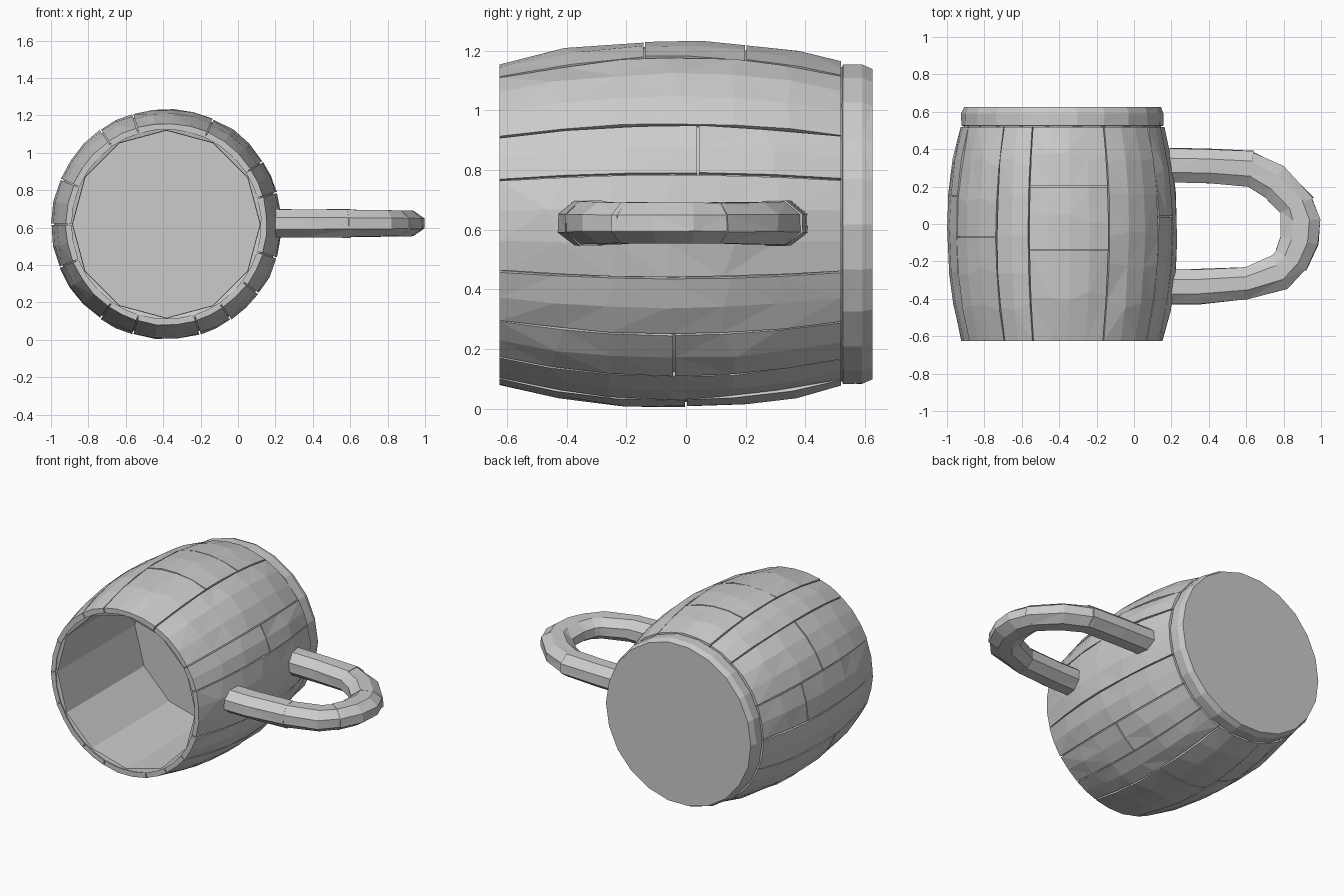
import bpy, bmesh, random
from math import sin, cos, radians, pi
from mathutils import Vector

random.seed(4)
if "Cube" in bpy.data.objects:
    bpy.data.objects.remove(bpy.data.objects["Cube"])

AXIS_X, AXIS_Z = -0.383, 0.618
FRONT, STAVE_END, BACK = -0.625, 0.522, 0.625

grey = bpy.data.materials.new("plain_grey")
grey.use_nodes = True
grey.diffuse_color = (0.6, 0.6, 0.6, 1)
grey.node_tree.nodes["Principled BSDF"].inputs["Base Color"].default_value = (0.6, 0.6, 0.6, 1)


def finish(name, bm):
    bmesh.ops.recalc_face_normals(bm, faces=bm.faces)
    bmesh.ops.triangulate(bm, faces=[f for f in bm.faces if len(f.verts) == 4])
    mesh = bpy.data.meshes.new(name)
    bm.to_mesh(mesh)
    bm.free()
    mesh.materials.append(grey)
    obj = bpy.data.objects.new(name, mesh)
    bpy.context.collection.objects.link(obj)
    return obj


def polar(r, angle, y):
    return Vector((AXIS_X + r * cos(angle), y, AXIS_Z + r * sin(angle)))


def belly(y):
    """Barrel radius along its length."""
    return 0.619 - 0.075 * ((y + 0.04) / 0.58) ** 2


def loft(bm, rings, cap_start=False, cap_end=False):
    for a, b in zip(rings, rings[1:]):
        for i in range(len(a)):
            j = (i + 1) % len(a)
            bm.faces.new((a[i], a[j], b[j], b[i]))
    if cap_start:
        bm.faces.new(rings[0])
    if cap_end:
        bm.faces.new(rings[-1])


def lathe(name, profile, sides, cap_start=False, cap_end=False, jitter=0):
    bm = bmesh.new()
    rings = []
    for y, r in profile:
        rings.append([bm.verts.new(polar(r + random.uniform(-jitter, jitter), 2 * pi * i / sides, y))
                      for i in range(sides)])
    loft(bm, rings, cap_start, cap_end)
    return finish(name, bm)


def stave(bm, a0, a1, y0, y1):
    """Curved plank with softened, slightly uneven edges."""
    cols = max(2, round((a1 - a0) / 10))
    rows = max(2, round((y1 - y0) / 0.2))
    grid = []
    for r in range(rows + 1):
        y = y0 + (y1 - y0) * r / rows
        top, low = [], []
        for c in range(cols + 1):
            angle = radians(a0 + (a1 - a0) * c / cols)
            edge = c in (0, cols) or r in (0, rows)
            dy = 0 if r in (0, rows) else random.uniform(-0.03, 0.03)
            radius = belly(y) + random.uniform(-0.004, 0.002) - (0.003 if edge else 0)
            top.append(bm.verts.new(polar(radius, angle, y + dy)))
            low.append(bm.verts.new(polar(belly(y) - 0.036, angle, y)))
        grid.append(top + low[::-1])
    loft(bm, grid)
    for end in (grid[0], grid[-1]):
        for c in range(cols):
            bm.faces.new((end[c], end[c + 1], end[-2 - c], end[-1 - c]))


# Outer staves, some split by butt joints
joints = [-56, -37, -17, 16, 33, 66, 107, 125, 157, 180, 202, 235, 253, 287, 304]
splits = {-56: [-0.04], 16: [0.04], 66: [-0.14, 0.2], 125: [-0.07],
          157: [0.15], 202: [-0.2], 235: [0.1], 253: [0.0]}
bm = bmesh.new()
for a0, a1 in zip(joints, joints[1:]):
    cuts = [FRONT] + splits.get(a0, []) + [STAVE_END]
    for y0, y1 in zip(cuts, cuts[1:]):
        stave(bm, a0 + 0.35, a1 - 0.35, y0 + (0.003 if y0 > FRONT else 0), y1 - 0.003)
finish("barrel_staves", bm)

# Backing shell seen at the bottom of the grooves
steps = [-0.615 + 1.14 * i / 8 for i in range(9)]
lathe("barrel_shell", [(y, belly(y) - 0.022) for y in steps], 48)

# Faceted inside wall with its floor
lathe("inner_liner", [(-0.619, 0.53), (-0.612, 0.502), (-0.2, 0.5), (0.19, 0.5)], 12, cap_end=True)

# Closed base with a rim
lathe("base_rim", [(0.515, 0.5), (0.526, 0.54), (0.59, 0.54), (BACK, 0.526)], 22,
      cap_start=True, cap_end=True, jitter=0.002)


def handle_piece(name, path):
    """Eight-sided bar through (x, y, half width, half height, x slant, y slant) stations."""
    bm = bmesh.new()
    rings = []
    for x, y, wide, tall, nx, ny in path:
        across = Vector((nx, ny, 0)).normalized()
        centre = Vector((x, y, 0.622))
        ring = []
        for i in range(8):
            t = pi / 8 + i * pi / 4
            k = 1.08 + random.uniform(-0.04, 0.02)
            ring.append(bm.verts.new(centre + across * wide * k * cos(t)
                                     + Vector((0, 0, tall * k * sin(t)))))
        rings.append(ring)
    loft(bm, rings, True, True)
    return finish(name, bm)


# Handle: two straight arms, two bends and a grip
handle_piece("handle_back_arm", [(0.13, 0.315, 0.093, 0.077, 0, 1), (0.4, 0.31, 0.092, 0.076, 0, 1),
                                 (0.63, 0.295, 0.098, 0.074, 0.1, 1)])
handle_piece("handle_back_bend", [(0.61, 0.3, 0.092, 0.072, 0.15, 1), (0.75, 0.225, 0.098, 0.071, 0.6, 1),
                                  (0.87, 0.1, 0.098, 0.07, 1, 0.45)])
handle_piece("handle_grip", [(0.865, 0.11, 0.093, 0.068, 1, 0.5), (0.893, 0.02, 0.107, 0.068, 1, 0.05),
                             (0.885, -0.09, 0.104, 0.069, 1, -0.2), (0.84, -0.195, 0.099, 0.07, 1, -0.7)])
handle_piece("handle_front_bend", [(0.85, -0.18, 0.095, 0.067, 1, -0.65), (0.78, -0.258, 0.1, 0.07, 0.45, -1),
                                   (0.58, -0.325, 0.084, 0.073, 0.15, -1)])
handle_piece("handle_front_arm", [(0.13, -0.335, 0.096, 0.077, 0, -1), (0.35, -0.335, 0.095, 0.076, 0, -1),
                                  (0.6, -0.318, 0.087, 0.076, 0.12, -1)])
